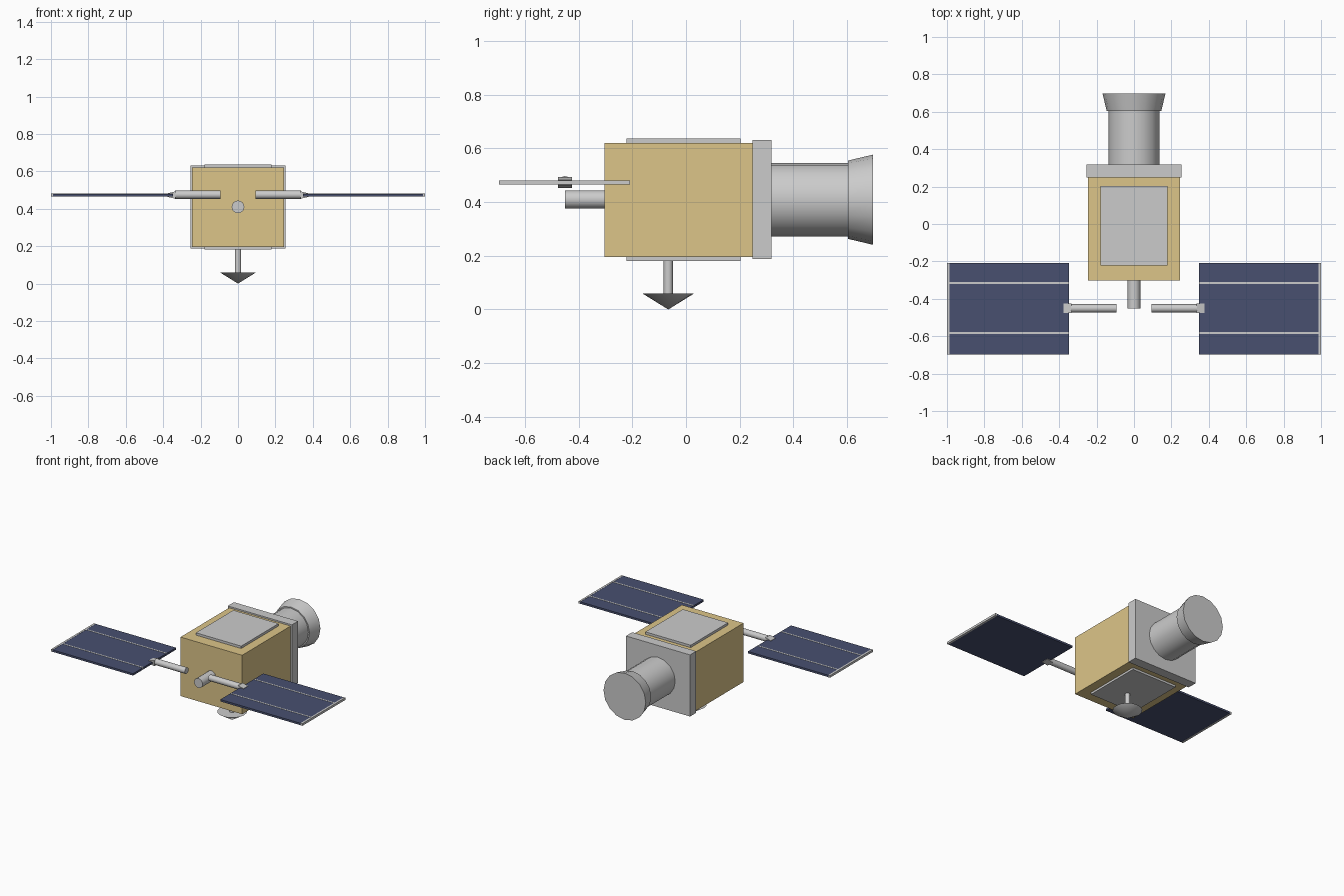
import bpy, math
from mathutils import Matrix, Vector

if "Cube" in bpy.data.objects:
    bpy.data.objects.remove(bpy.data.objects["Cube"])


def material(name, rgb):
    m = bpy.data.materials.new(name)
    m.diffuse_color = (*rgb, 1)
    m.use_nodes = True
    m.node_tree.nodes["Principled BSDF"].inputs["Base Color"].default_value = m.diffuse_color
    return m


GOLD = material("gold_foil", (0.72, 0.56, 0.25))
CELL = material("solar_cell", (0.065, 0.08, 0.16))


def mesh_object(name, verts, faces, mat=None):
    me = bpy.data.meshes.new(name)
    me.from_pydata(verts, [], faces)
    me.update()
    ob = bpy.data.objects.new(name, me)
    bpy.context.collection.objects.link(ob)
    if mat:
        me.materials.append(mat)
    return ob


def box(name, lo, hi, mat=None):
    verts = [(x, y, z) for x in (lo[0], hi[0]) for y in (lo[1], hi[1]) for z in (lo[2], hi[2])]
    faces = [(0, 1, 3, 2), (4, 6, 7, 5), (0, 4, 5, 1), (2, 3, 7, 6), (0, 2, 6, 4), (1, 5, 7, 3)]
    return mesh_object(name, verts, faces, mat)


def rod(name, start, end, r1, r2, sides=16):
    """Round part from start to end, radius r1 to r2."""
    a, b = Vector(start), Vector(end)
    bpy.ops.mesh.primitive_cone_add(vertices=sides, radius1=r1, radius2=r2, depth=(b - a).length)
    ob = bpy.context.object
    ob.name = name
    turn = (b - a).to_track_quat('Z', 'Y').to_matrix().to_4x4()
    ob.data.transform(Matrix.Translation((a + b) / 2) @ turn)
    bpy.ops.object.shade_smooth_by_angle(angle=math.radians(30))
    return ob


# body and its cover plates
box("body", (-0.245, -0.303, 0.196), (0.245, 0.248, 0.62), GOLD)
box("top_plate", (-0.18, -0.221, 0.618), (0.18, 0.204, 0.637))
box("bottom_plate", (-0.18, -0.221, 0.181), (0.18, 0.204, 0.198))

# rear flange, barrel and flared end
box("rear_flange", (-0.255, 0.248, 0.188), (0.255, 0.318, 0.631))
rod("barrel", (0, 0.316, 0.409), (0, 0.606, 0.409), 0.137, 0.137)
rod("flared_end", (0, 0.604, 0.409), (0, 0.697, 0.409), 0.146, 0.168)

# front stub
rod("front_stub", (0, -0.301, 0.41), (0, -0.451, 0.41), 0.034, 0.034)

# antenna under the body
rod("antenna_stem", (0, -0.066, 0.197), (0, -0.066, 0.05), 0.017, 0.017)
rod("antenna_cone", (0, -0.066, 0.06), (0, -0.066, 0), 0.097, 0)

# solar wings, one per side
ARM_Y, WING_Z = -0.451, 0.473
for side, s in (("left", -1), ("right", 1)):
    def span(x1, x2):
        return sorted((s * x1, s * x2))

    def wing_box(name, x1, x2, y1, y2, half, mat=None):
        a, b = span(x1, x2)
        return box(f"{side}_{name}", (a, y1, WING_Z - half), (b, y2, WING_Z + half), mat)

    rod(f"{side}_arm", (s * 0.093, ARM_Y, 0.475), (s * 0.336, ARM_Y, 0.475), 0.022, 0.022)
    # hinge clamp, thinning towards the panel
    hinge = wing_box("hinge", 0.333, 0.378, ARM_Y - 0.026, ARM_Y + 0.026, 0.02)
    for v in hinge.data.vertices:
        if abs(v.co.x) > 0.35:
            v.co.z = WING_Z + (v.co.z - WING_Z) * 0.45
    wing_box("solar_panel", 0.347, 0.988, -0.697, -0.208, 0.007, CELL)
    wing_box("panel_end_strip", 0.986, 1.0, -0.697, -0.208, 0.008)
    for i, y in enumerate((-0.315, -0.582)):
        a, b = span(0.347, 0.988)
        box(f"{side}_panel_rib_{i + 1}", (a, y - 0.005, WING_Z), (b, y + 0.005, WING_Z + 0.0085))
